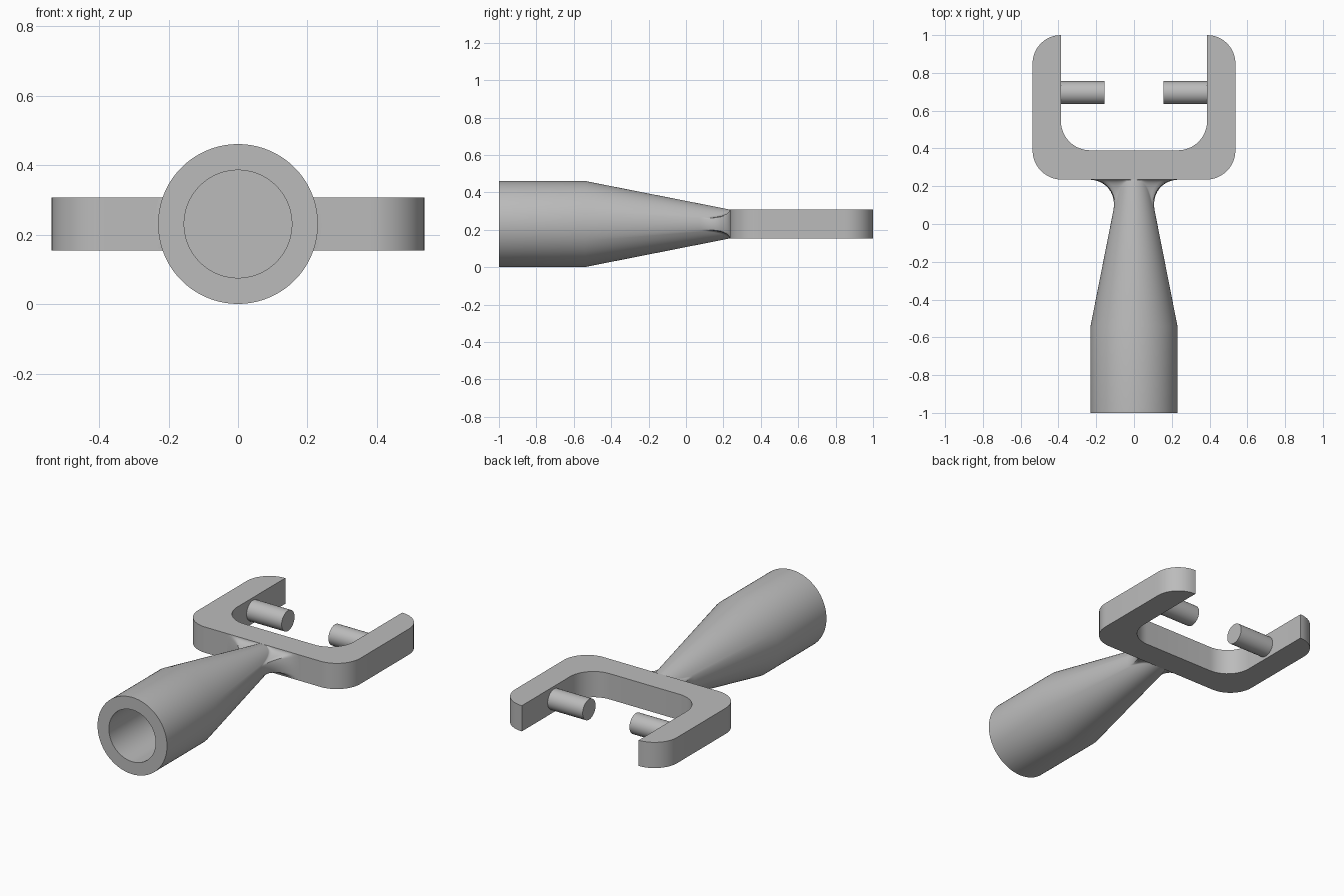
import bpy
import bmesh
from math import sin, cos, pi
from mathutils import Matrix, Vector

if "Cube" in bpy.data.objects:
    bpy.data.objects.remove(bpy.data.objects["Cube"], do_unlink=True)

MID = 0.231          # height of the handle axis
HALF = 0.077         # half thickness of the fork
JOIN = 0.235         # where the handle meets the fork
BODY_R, BORE_R = 0.23, 0.155
FRONT, SHOULDER = -1.0, -0.54

grey = bpy.data.materials.new("plain grey")
grey.use_nodes = True
colour = (0.5, 0.5, 0.5, 1)
grey.diffuse_color = colour
grey.node_tree.nodes["Principled BSDF"].inputs["Base Color"].default_value = colour


def finish(bm, name):
    bmesh.ops.recalc_face_normals(bm, faces=bm.faces)
    mesh = bpy.data.meshes.new(name)
    bm.to_mesh(mesh)
    bm.free()
    mesh.materials.append(grey)
    obj = bpy.data.objects.new(name, mesh)
    bpy.context.collection.objects.link(obj)
    bpy.ops.object.select_all(action="DESELECT")
    obj.select_set(True)
    bpy.context.view_layer.objects.active = obj
    bpy.ops.object.shade_smooth_by_angle(angle=pi / 6)
    return obj


def handle_profile(angle, steps=12):
    """Radius and y along the handle, ending in a fillet that fits the fork."""
    pts = [(BORE_R, SHOULDER), (BORE_R, FRONT), (BODY_R, FRONT), (BODY_R, SHOULDER)]
    reach = min(0.24, HALF / max(abs(sin(angle)), 0.01))
    size = max(reach - HALF, 0.001)
    slope = (BODY_R - HALF) / (JOIN - SHOULDER)
    start = Vector((HALF + slope * size, JOIN - size))
    corner, end = Vector((HALF, JOIN)), Vector((reach, JOIN))
    for i in range(steps + 1):
        t = i / steps
        a, b, c = (1 - t) ** 2, 1.414 * t * (1 - t), t * t
        pts.append(tuple((start * a + corner * b + end * c) / (a + b + c)))
    return pts


# Socketed handle, lofted around its axis
bm = bmesh.new()
SIDES = 128
columns = []
for k in range(SIDES):
    ang = 2 * pi * k / SIDES
    columns.append([bm.verts.new((r * cos(ang), y, MID + r * sin(ang)))
                    for r, y in handle_profile(ang)])
for k in range(SIDES):
    one, two = columns[k], columns[(k + 1) % SIDES]
    for i in range(len(one) - 1):
        bm.faces.new((one[i], two[i], two[i + 1], one[i + 1]))
bm.faces.new([col[0] for col in columns])
bm.faces.new([col[-1] for col in columns])
finish(bm, "socket_handle")


def arc(cx, cy, r, a0, a1, n=12):
    return [(cx + r * cos(a0 + (a1 - a0) * i / n),
             cy + r * sin(a0 + (a1 - a0) * i / n)) for i in range(n + 1)]


# Fork: half outline mirrored, then extruded upward
OUT, INN, FLOOR, R = 0.537, 0.387, 0.39, 0.155
half = arc(OUT - R, JOIN + R, R, -pi / 2, 0)
half += arc(INN, 1 - (OUT - INN), OUT - INN, 0, pi / 2)
half += arc(INN - R, FLOOR + R, R, 0, -pi / 2)
outline = half + [(-x, y) for x, y in reversed(half)]
bm = bmesh.new()
base = bm.faces.new([bm.verts.new((x, y, MID - HALF)) for x, y in outline])
top = bmesh.ops.extrude_face_region(bm, geom=[base])["geom"]
bmesh.ops.translate(bm, vec=(0, 0, 2 * HALF),
                    verts=[v for v in top if isinstance(v, bmesh.types.BMVert)])
finish(bm, "fork")

# Facing pins on the inside of the prongs
for name, side in (("left_pin", 1), ("right_pin", -1)):
    bm = bmesh.new()
    place = Matrix.Translation((side * 0.276, 0.695, MID)) @ Matrix.Rotation(pi / 2, 4, "Y")
    bmesh.ops.create_cone(bm, cap_ends=True, segments=48, radius1=0.061,
                          radius2=0.061, depth=0.242, matrix=place)
    finish(bm, name)
